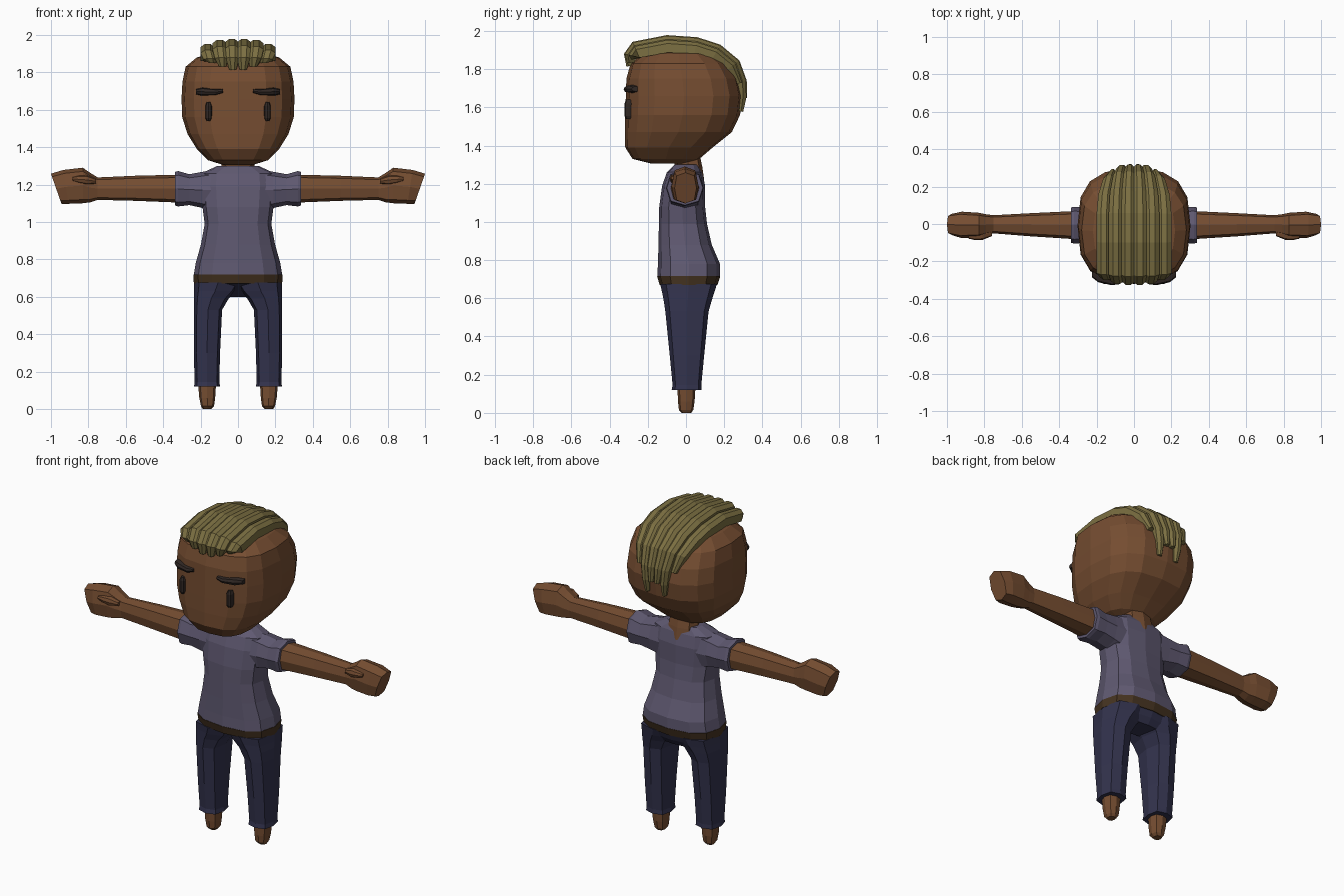
import bpy, bmesh, math
from mathutils import Vector

cube = bpy.data.objects.get("Cube")
if cube:
    bpy.data.objects.remove(cube, do_unlink=True)


def material(name, r, g, b):
    m = bpy.data.materials.new(name)
    m.use_nodes = True
    m.diffuse_color = (r, g, b, 1)
    bsdf = next(n for n in m.node_tree.nodes if n.type == 'BSDF_PRINCIPLED')
    bsdf.inputs["Base Color"].default_value = (r, g, b, 1)
    bsdf.inputs["Roughness"].default_value = 0.9
    return m


SKIN = material("brown skin", .18, .075, .031)
SHIRT = material("muted violet cloth", .115, .1, .165)
PANTS = material("navy cloth", .033, .033, .075)
HAIR = material("olive blond hair", .2, .16, .054)
BELT = material("dark brown leather", .06, .033, .015)
DARK = material("near black brown", .03, .021, .018)


def bridge(name, loops, mat, mirror=False):
    """Skin a list of closed point loops and cap both ends."""
    bm = bmesh.new()
    rows = [[bm.verts.new(p) for p in loop] for loop in loops]
    n = len(rows[0])
    for a, b in zip(rows, rows[1:]):
        for i in range(n):
            j = (i + 1) % n
            bm.faces.new((a[i], a[j], b[j], b[i]))
    bm.faces.new(rows[0])
    bm.faces.new(rows[-1])
    bmesh.ops.recalc_face_normals(bm, faces=bm.faces)
    mesh = bpy.data.meshes.new(name)
    bm.to_mesh(mesh)
    bm.free()
    mesh.materials.append(mat)
    ob = bpy.data.objects.new(name, mesh)
    bpy.context.collection.objects.link(ob)
    if mirror:
        mod = ob.modifiers.new("Mirror", 'MIRROR')
        mod.use_mirror_merge = False
    return ob


def loft(name, mat, rings, axis='z', sides=8, power=2.6, mirror=False):
    """Rings are (position, a min, a max, b min, b max, optional slant)."""
    loops = []
    for t, a0, a1, b0, b1, *slant in rings:
        loop = []
        for i in range(sides):
            ang = math.tau * i / sides
            c, s = round(math.cos(ang), 6), round(math.sin(ang), 6)
            u = math.copysign(abs(c) ** (2 / power), c)
            v = math.copysign(abs(s) ** (2 / power), s)
            a = (a0 + a1) / 2 + u * (a1 - a0) / 2
            b = (b0 + b1) / 2 + v * (b1 - b0) / 2
            pos = t + (slant[0] * (b - (b0 + b1) / 2) if slant else 0)
            loop.append((a, b, pos) if axis == 'z' else (pos, a, b))
        loops.append(loop)
    return bridge(name, loops, mat, mirror)


def body_loft(name, mat, rings, **kw):
    """Symmetric rings: (z, half width, front y, back y)."""
    return loft(name, mat, [(z, -w, w, f, b) for z, w, f, b in rings], **kw)


# Head and neck
body_loft("head", SKIN, [
    (1.305, .08, -.18, .02), (1.33, .16, -.28, .07), (1.39, .22, -.318, .14),
    (1.47, .27, -.32, .24), (1.56, .298, -.318, .283), (1.66, .302, -.315, .295),
    (1.75, .297, -.312, .275), (1.83, .28, -.29, .225), (1.88, .22, -.225, .15),
    (1.905, .11, -.12, .07)], sides=16, power=2.8)
body_loft("neck", SKIN, [(1.22, .09, -.06, .095), (1.29, .09, -.06, .085),
                         (1.36, .08, -.06, .07)])

# Face
loft("eyes", DARK, [(1.54, .147, .168, -.315, -.27), (1.555, .139, .175, -.322, -.27),
                    (1.62, .139, .175, -.322, -.27), (1.64, .147, .168, -.315, -.27)],
     mirror=True)
loft("eyebrows", DARK, [
    (.08, -.322, -.28, 1.69, 1.71), (.12, -.327, -.27, 1.678, 1.71),
    (.19, -.312, -.25, 1.675, 1.718), (.225, -.285, -.23, 1.682, 1.71)],
     axis='x', mirror=True)

# Shirt and belt
body_loft("shirt_body", SHIRT, [
    (.715, .237, -.15, .178), (.78, .226, -.147, .178), (.88, .198, -.144, .135),
    (.99, .178, -.142, .11), (1.08, .19, -.14, .1), (1.19, .2, -.125, .1),
    (1.26, .195, -.1, .085), (1.3, .11, -.06, .065)], sides=12)
loft("sleeves", SHIRT, [
    (.1, -.1, .085, 1.05, 1.285), (.19, -.1, .085, 1.075, 1.268),
    (.26, -.1, .088, 1.09, 1.255), (.32, -.105, .092, 1.083, 1.272),
    (.337, -.1, .088, 1.088, 1.268)], axis='x', mirror=True)
body_loft("belt", BELT, [(.67, .236, -.138, .165), (.718, .239, -.152, .18)], sides=12)

# Trousers
body_loft("trouser_seat", PANTS, [(.6, .12, -.01, .12), (.635, .17, -.06, .145),
                                  (.675, .233, -.135, .163)], sides=12)
loft("trouser_legs", PANTS, [
    (.12, .096, .235, -.075, .082), (.145, .1, .232, -.07, .08),
    (.3, .096, .236, -.085, .095), (.53, .085, .236, -.108, .118),
    (.59, .05, .236, -.117, .135), (.63, .01, .235, -.125, .148),
    (.675, -.02, .234, -.135, .162)], power=3, mirror=True)
loft("feet", SKIN, [
    (0, .142, .188, -.022, .027), (.015, .128, .198, -.037, .038),
    (.06, .122, .207, -.042, .045), (.14, .117, .214, -.045, .05)], mirror=True)

# Arms with closed hands
loft("arms", SKIN, [
    (.3, -.082, .07, 1.103, 1.253), (.55, -.066, .058, 1.113, 1.247),
    (.75, -.05, .047, 1.118, 1.238), (.79, -.06, .052, 1.105, 1.262),
    (.83, -.072, .06, 1.1, 1.29), (.92, -.076, .066, 1.097, 1.278, .15),
    (.972, -.06, .055, 1.097, 1.258, .35)], axis='x', power=3, mirror=True)
loft("thumbs", SKIN, [
    (.76, -.065, -.03, 1.205, 1.23), (.81, -.085, -.03, 1.2, 1.25),
    (.85, -.086, -.035, 1.208, 1.248), (.885, -.078, -.045, 1.22, 1.24)],
     axis='x', mirror=True)

# Swept-back hair: six ridged strands along one arc of (y, z, spread)
ARC = [(-.312, 1.805, .85), (-.325, 1.88, .92), (-.28, 1.943, 1), (-.1, 1.978, 1),
       (.06, 1.967, 1), (.18, 1.928, .95), (.28, 1.845, .82), (.318, 1.74, .7),
       (.32, 1.65, .62), (.303, 1.575, .58)]
SECTION = [(-1, -.065), (-1, -.018), (-.4, 0), (.4, 0), (1, -.018), (1, -.065)]
SINK = {.5: 0, 1.5: .004, 2.5: .026}
DROP = {.5: 1, 1.5: 0, 2.5: 2}


def strand(k):
    rank = abs(k)
    path = ARC[:len(ARC) - DROP[rank]]
    loops = []
    for i, (y, z, spread) in enumerate(path):
        before, after = path[max(i - 1, 0)], path[min(i + 1, len(path) - 1)]
        tangent = Vector((0, after[0] - before[0], after[1] - before[1])).normalized()
        normal = Vector((0, -tangent.z, tangent.y))
        tip = i == 0 or i == len(path) - 1
        half = .038 * spread * (.6 if tip else 1)
        lift = .016 * rank if i == 0 else 0
        depth = .6 if tip else 1
        centre = Vector((k * .065 * spread, y, z + lift)) - normal * SINK[rank]
        loops.append([centre + Vector((u * half, 0, 0)) + normal * v * depth
                      for u, v in SECTION])
    bridge("hair_strand", loops, HAIR)


for n in range(6):
    strand(n - 2.5)
